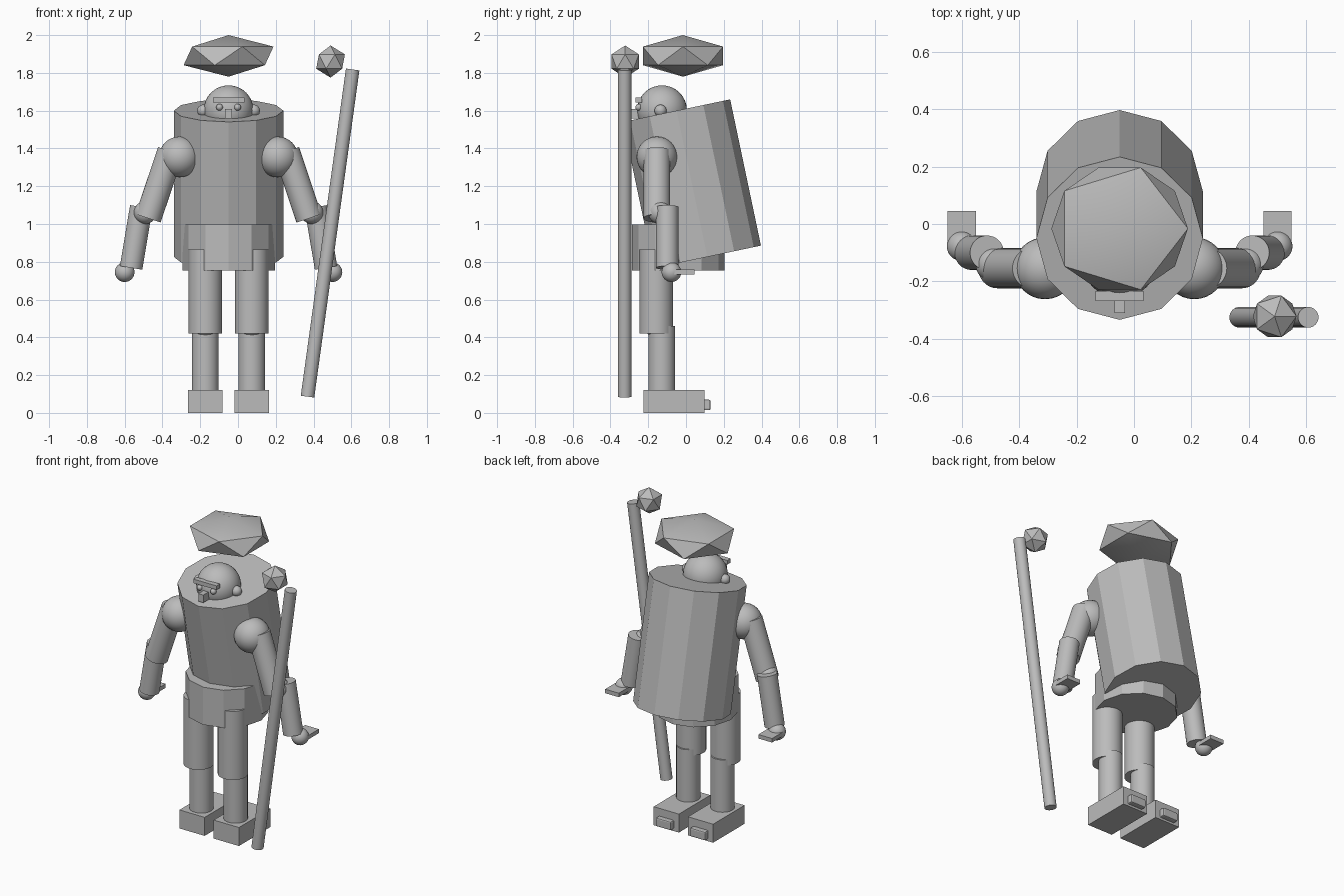
import bpy
import math
from mathutils import Vector

cube = bpy.data.objects.get("Cube")
if cube:
    bpy.data.objects.remove(cube, do_unlink=True)

grey = bpy.data.materials.new("plain grey")
grey.use_nodes = True
grey.diffuse_color = (0.5, 0.5, 0.5, 1)
for node in grey.node_tree.nodes:
    if node.type == 'BSDF_PRINCIPLED':
        node.inputs["Base Color"].default_value = (0.5, 0.5, 0.5, 1)

MID = -0.05  # x of the figure's mirror plane


def finish(name, smooth_angle=None):
    obj = bpy.context.object
    obj.name = name
    obj.data.materials.append(grey)
    if smooth_angle:
        bpy.ops.object.shade_smooth_by_angle(angle=math.radians(smooth_angle))
    return obj


def rod(name, start, end, radius, sides=32, smooth=30):
    a, b = Vector(start), Vector(end)
    bpy.ops.mesh.primitive_cylinder_add(vertices=sides, radius=radius,
                                        depth=(b - a).length, location=(a + b) / 2)
    turn = Vector((0, 0, 1)).rotation_difference(b - a)
    bpy.context.object.rotation_euler = turn.to_euler()
    return finish(name, smooth)


def ball(name, centre, radius):
    bpy.ops.mesh.primitive_uv_sphere_add(segments=32, ring_count=16,
                                         radius=radius, location=centre)
    return finish(name, 30)


def box(name, centre, size, bevel=0):
    bpy.ops.mesh.primitive_cube_add(size=1, location=centre)
    obj = finish(name)
    for v in obj.data.vertices:
        v.co *= Vector(size)
    if bevel:
        mod = obj.modifiers.new("soft edges", 'BEVEL')
        mod.width = bevel
        mod.segments = 2
    return obj


def gem(name, centre, radii):
    bpy.ops.mesh.primitive_ico_sphere_add(subdivisions=1, radius=1, location=centre)
    obj = bpy.context.object
    for v in obj.data.vertices:
        v.co *= Vector(radii)
    return finish(name, 30)


# Leaning faceted torso and upright hips
rod("torso", (MID, 0.113, 0.826), (MID, -0.05, 1.6), 0.29, 12, None)
rod("hips", (MID, -0.04, 0.753), (MID, -0.04, 0.997), 0.245, 12, None)

# Head, face and floating cap
ball("head", (MID, -0.127, 1.602), 0.132)
box("brow", (MID, -0.251, 1.657), (0.167, 0.034, 0.026))
box("nose", (MID, -0.276, 1.584), (0.036, 0.068, 0.05))
gem("cap", (MID, -0.016, 1.89), (0.266, 0.25, 0.11))

for side, label in ((-1, "right"), (1, "left")):
    def at(x, y, z):
        return (MID + side * x, y, z)

    # Face details
    ball(label + "_eye", at(0.048, -0.25, 1.618), 0.018)
    ball(label + "_ear", at(0.134, -0.135, 1.6), 0.032)

    # Arm
    ball(label + "_shoulder", at(0.26, -0.154, 1.355), 0.108)
    rod(label + "_upper_arm", at(0.307, -0.154, 1.385), at(0.426, -0.154, 1.03), 0.07)
    ball(label + "_elbow", at(0.442, -0.14, 1.06), 0.06)
    rod(label + "_forearm", at(0.462, -0.1, 1.09), at(0.516, -0.1, 0.768), 0.06)
    ball(label + "_hand", at(0.55, -0.077, 0.745), 0.052)
    box(label + "_fingers", at(0.55, -0.01, 0.746), (0.098, 0.11, 0.026))

    # Leg
    rod(label + "_thigh", at(0.123, -0.157, 0.42), at(0.123, -0.157, 0.865), 0.089)
    ball(label + "_knee", at(0.123, -0.152, 0.465), 0.07)
    rod(label + "_shin", at(0.123, -0.128, 0.11), at(0.123, -0.128, 0.46), 0.071)
    box(label + "_foot", at(0.123, -0.063, 0.06), (0.181, 0.322, 0.12))
    box(label + "_heel", at(0.123, 0.1, 0.042), (0.11, 0.06, 0.056), 0.008)

# Slanted staff with its orb
rod("staff", (0.368, -0.325, 0.086), (0.607, -0.325, 1.818), 0.036)
gem("staff_orb", (0.49, -0.322, 1.86), (0.085, 0.085, 0.085))
